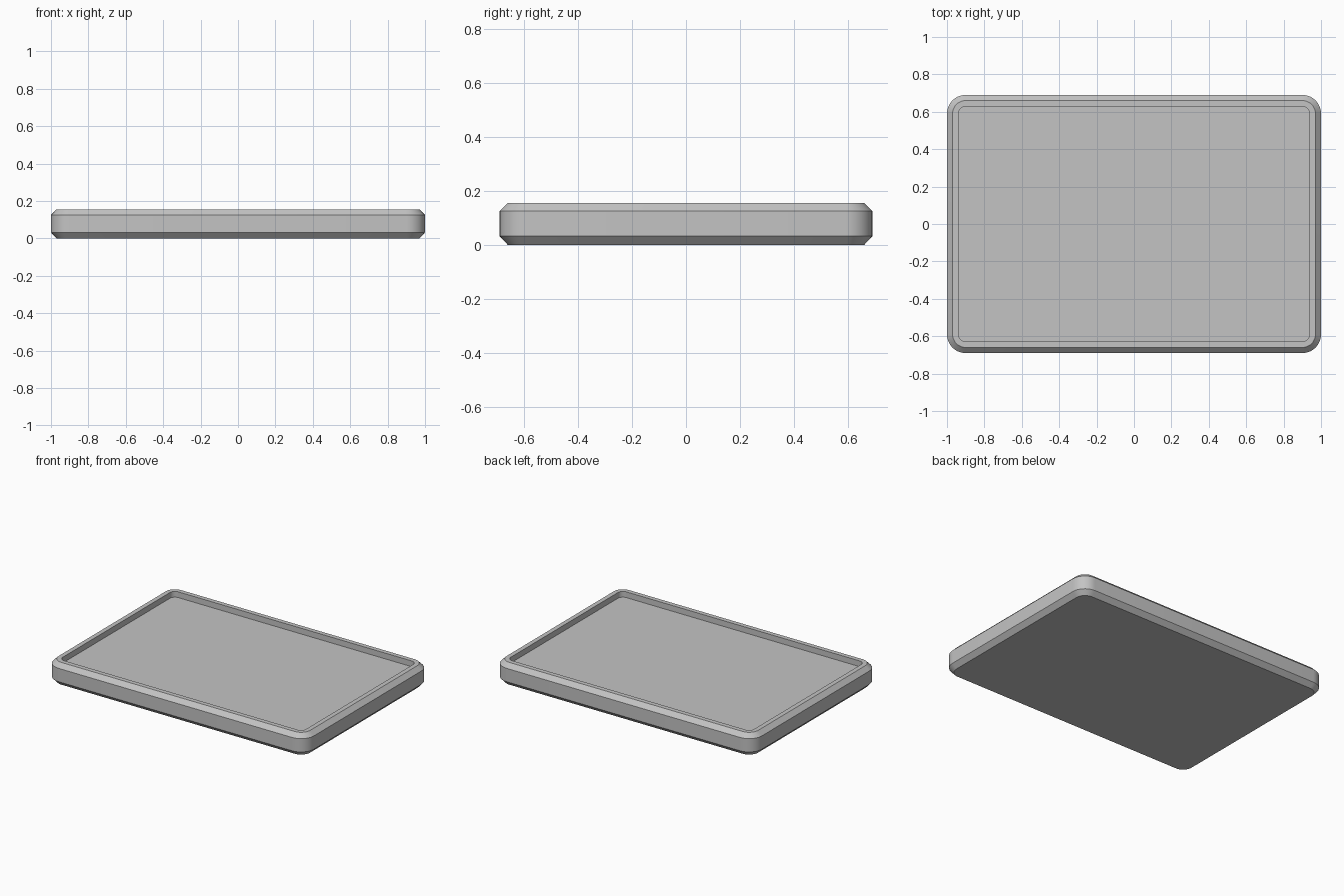
import bpy, bmesh, math

cube = bpy.data.objects.get("Cube")
if cube:
    bpy.data.objects.remove(cube)

HALF_X, HALF_Y, RADIUS, STEPS = 1.0, 0.69, 0.1, 10

# Single grey material
grey = bpy.data.materials.new("plain_grey")
grey.use_nodes = True
colour = (0.55, 0.55, 0.55, 1)
grey.diffuse_color = colour
grey.node_tree.nodes["Principled BSDF"].inputs["Base Color"].default_value = colour


def rounded_ring(bm, inset, z):
    """Rounded rectangle loop, moved inwards from the outer outline."""
    r = RADIUS - inset
    cx, cy = HALF_X - RADIUS, HALF_Y - RADIUS
    ring = []
    for corner, (sx, sy) in enumerate([(1, 1), (-1, 1), (-1, -1), (1, -1)]):
        for i in range(STEPS + 1):
            a = math.pi / 2 * (corner + i / STEPS)
            ring.append(bm.verts.new((sx * cx + r * math.cos(a), sy * cy + r * math.sin(a), z)))
    return ring


# Section from underside, round the chamfered wall, over the rim, into the recess
section = [(0.03, 0), (0, 0.032), (0, 0.125), (0.03, 0.155), (0.062, 0.155), (0.062, 0.115)]

bm = bmesh.new()
rings = [rounded_ring(bm, inset, z) for inset, z in section]
for low, high in zip(rings, rings[1:]):
    n = len(low)
    for i in range(n):
        j = (i + 1) % n
        bm.faces.new((low[i], low[j], high[j], high[i]))
bm.faces.new(reversed(rings[0]))   # underside
bm.faces.new(rings[-1])            # recessed floor

mesh = bpy.data.meshes.new("tray")
bm.to_mesh(mesh)
bm.free()
mesh.materials.append(grey)
tray = bpy.data.objects.new("tray", mesh)
bpy.context.collection.objects.link(tray)

# Smooth corners, crisp chamfer edges
bpy.context.view_layer.objects.active = tray
tray.select_set(True)
bpy.ops.object.shade_smooth_by_angle(angle=math.radians(30))
